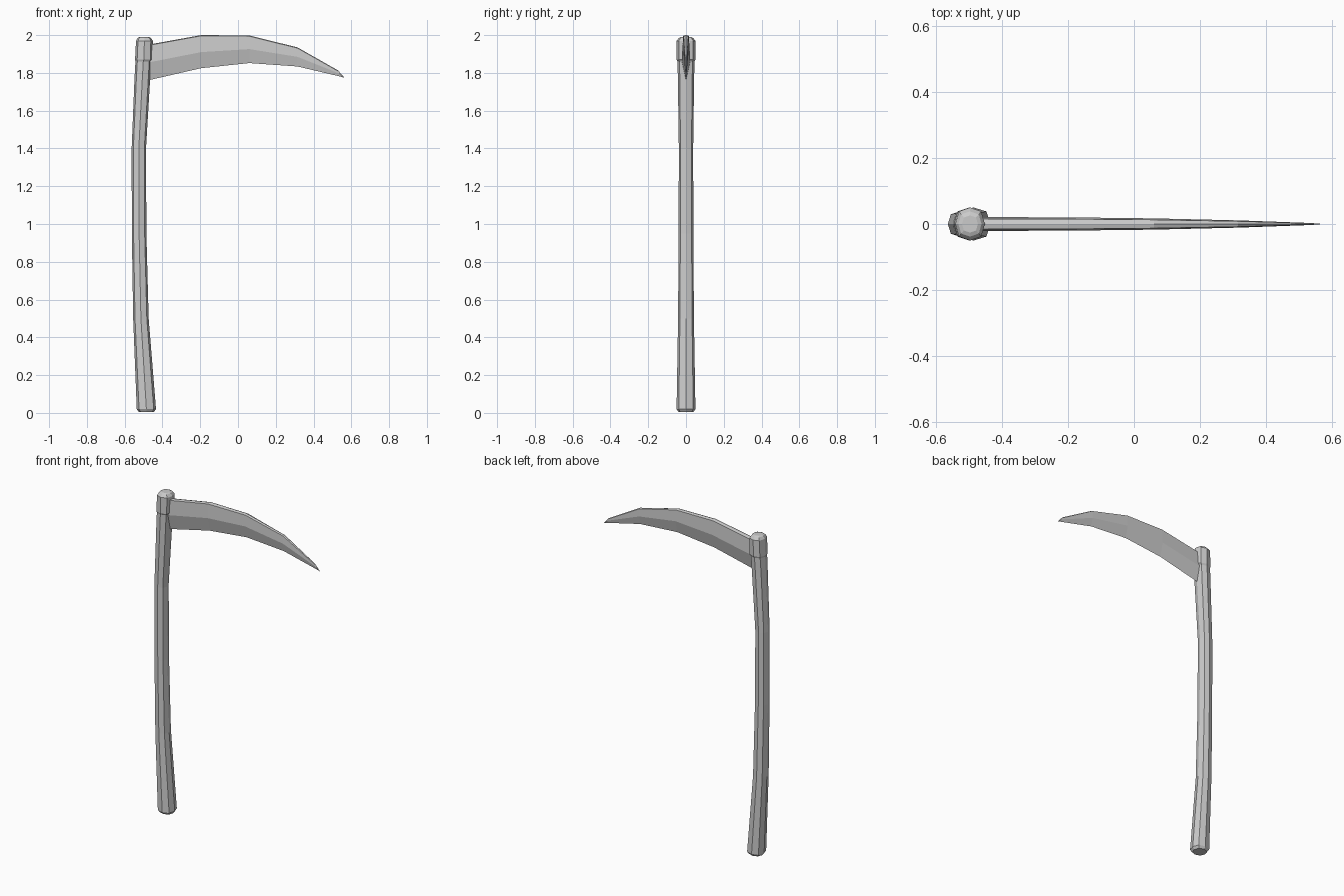
import bpy, bmesh

if "Cube" in bpy.data.objects:
    bpy.data.objects.remove(bpy.data.objects["Cube"])


def loft(name, rings):
    """Skin equal-length closed rings and cap both ends."""
    bm = bmesh.new()
    loops = [[bm.verts.new(p) for p in r] for r in rings]
    n = len(loops[0])
    for a, b in zip(loops, loops[1:]):
        for i in range(n):
            j = (i + 1) % n
            bm.faces.new((a[i], a[j], b[j], b[i]))
    bm.faces.new(loops[0])
    bm.faces.new(loops[-1])
    bmesh.ops.recalc_face_normals(bm, faces=bm.faces)
    mesh = bpy.data.meshes.new(name)
    bm.to_mesh(mesh)
    bm.free()
    obj = bpy.data.objects.new(name, mesh)
    bpy.context.collection.objects.link(obj)
    return obj


# Bulged square outline shared by the whole handle
C = 0.76
OUTLINE = [(1, 0), (C, C), (0, 1), (-C, C), (-1, 0), (-C, -C), (0, -1), (C, -C)]


def handle_ring(z, x0, x1, ry):
    cx, rx = (x0 + x1) / 2, (x1 - x0) / 2
    return [(cx + rx * u, ry * v, z) for u, v in OUTLINE]


# Curved wooden handle with thick, chamfered ends: z, left x, right x, half depth
loft("handle", [handle_ring(*s) for s in [
    (0.005, -0.525, -0.445, 0.040),
    (0.02, -0.536, -0.434, 0.050),
    (0.50, -0.555, -0.473, 0.042),
    (0.95, -0.562, -0.485, 0.039),
    (1.40, -0.563, -0.487, 0.038),
    (1.77, -0.548, -0.465, 0.043),
    (1.86, -0.543, -0.460, 0.045),
    (1.87, -0.545, -0.452, 0.050),
    (1.97, -0.540, -0.451, 0.050),
    (1.985, -0.531, -0.461, 0.038),
    (1.99, -0.520, -0.472, 0.026),
]])


# Blade cross-section: sharp lower edge, widest at the middle, thick spine
def blade_ring(x, bottom, mid, top, t, lean=0.0):
    xt = x - lean
    return [(x, 0, bottom), (x - lean / 2, t, mid), (xt, t * 0.75, top - 0.004),
            (xt, 0, top), (xt, -t * 0.75, top - 0.004), (x - lean / 2, -t, mid)]


# Curved blade from the handle to the tip
loft("blade", [blade_ring(*s) for s in [
    (-0.50, 1.755, 1.85, 1.945, 0.021),
    (-0.195, 1.825, 1.91, 2.0, 0.020),
    (0.06, 1.852, 1.926, 1.998, 0.017),
    (0.315, 1.834, 1.885, 1.935, 0.011),
    (0.54, 1.781, 1.797, 1.813, 0.003, 0.01),
    (0.562, 1.774, 1.775, 1.777, 0.001),
]])
